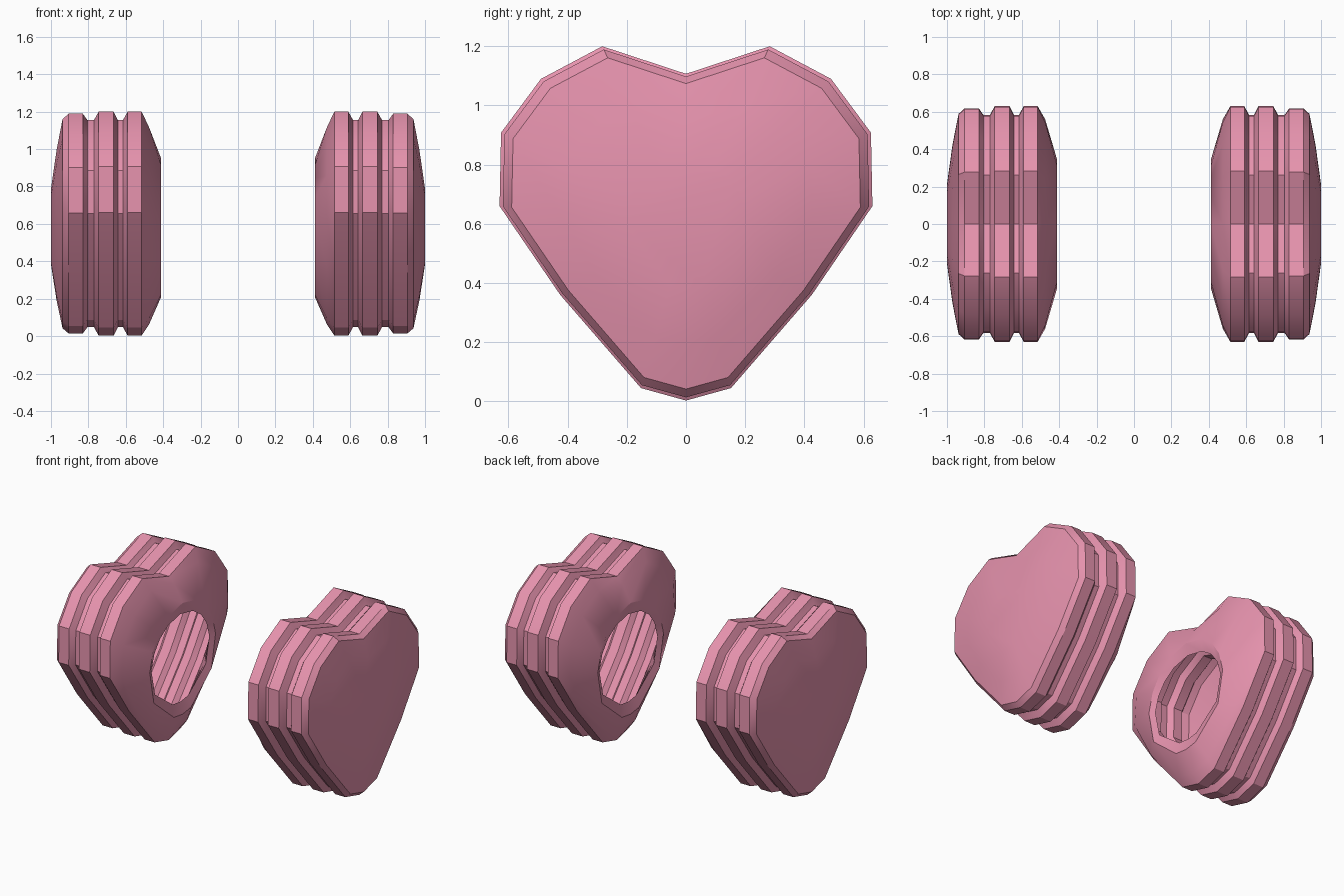
import bpy, bmesh, math

if "Cube" in bpy.data.objects:
    bpy.data.objects.remove(bpy.data.objects["Cube"])

pink = bpy.data.materials.new("pink")
pink.diffuse_color = (0.79, 0.29, 0.42, 1)
pink.use_nodes = True
pink.node_tree.nodes["Principled BSDF"].inputs["Base Color"].default_value = pink.diffuse_color

# heart outline (y, z), right half from notch to tip, then mirrored
half = [(0, 1.107), (0.283, 1.2), (0.49, 1.09), (0.625, 0.908),
        (0.63, 0.66), (0.425, 0.36), (0.152, 0.045), (0, 0.003)]
heart = half + [(-y, z) for y, z in half[-2:0:-1]]
CZ = 0.6

# rings: x, heart scale, roundness (0 heart, 1 oval), oval half width, oval half height
rings = [
    # domed outer cap
    (1.0, 0.34, 0.5, 0.21, 0.21), (0.97, 0.68, 0.2, 0.42, 0.40), (0.938, 0.935, 0, 0, 0),
    # three ridges with two grooves
    (0.905, 0.982, 0, 0, 0), (0.83, 0.982, 0, 0, 0),
    (0.805, 0.925, 0, 0, 0), (0.77, 0.925, 0, 0, 0),
    (0.745, 1, 0, 0, 0), (0.665, 1, 0, 0, 0),
    (0.642, 0.925, 0, 0, 0), (0.615, 0.925, 0, 0, 0),
    (0.59, 1, 0, 0, 0), (0.515, 1, 0, 0, 0),
    # rounded shoulder and opening
    (0.475, 0.89, 0.25, 0.56, 0.53), (0.413, 0.6, 1, 0.352, 0.375),
    (0.43, 0.5, 1, 0.31, 0.295),
    # hollow inside following the ridges
    (0.48, 0.68, 0.5, 0.42, 0.40), (0.53, 0.89, 0, 0, 0), (0.575, 0.89, 0, 0, 0),
    (0.6, 0.83, 0, 0, 0), (0.655, 0.83, 0, 0, 0),
    (0.68, 0.89, 0, 0, 0), (0.73, 0.89, 0, 0, 0),
    (0.755, 0.83, 0, 0, 0), (0.82, 0.83, 0, 0, 0),
    (0.845, 0.88, 0, 0, 0), (0.89, 0.86, 0, 0, 0), (0.94, 0.4, 0.4, 0.25, 0.25),
]


def ring_points(s, k, w, h):
    for y, z in heart:
        a = math.atan2(z - CZ, y)
        yield (y * s * (1 - k) + w * math.cos(a) * k,
               (CZ + (z - CZ) * s) * (1 - k) + (0.58 + h * math.sin(a)) * k)


def heart_shell(name, side):
    bm = bmesh.new()
    loops = [[bm.verts.new((side * x, y, z)) for y, z in ring_points(s, k, w, h)]
             for x, s, k, w, h in rings]
    n = len(heart)
    for a, b in zip(loops, loops[1:]):
        for i in range(n):
            j = (i + 1) % n
            bm.faces.new((a[i], a[j], b[j], b[i]))
    bm.faces.new(loops[0])
    bm.faces.new(loops[-1])
    bmesh.ops.recalc_face_normals(bm, faces=bm.faces)
    me = bpy.data.meshes.new(name)
    bm.to_mesh(me)
    bm.free()
    me.materials.append(pink)
    ob = bpy.data.objects.new(name, me)
    bpy.context.collection.objects.link(ob)
    bpy.ops.object.select_all(action='DESELECT')
    ob.select_set(True)
    bpy.context.view_layer.objects.active = ob
    bpy.ops.object.shade_smooth_by_angle(angle=math.radians(30))


heart_shell("right_heart_cup", 1)
heart_shell("left_heart_cup", -1)
